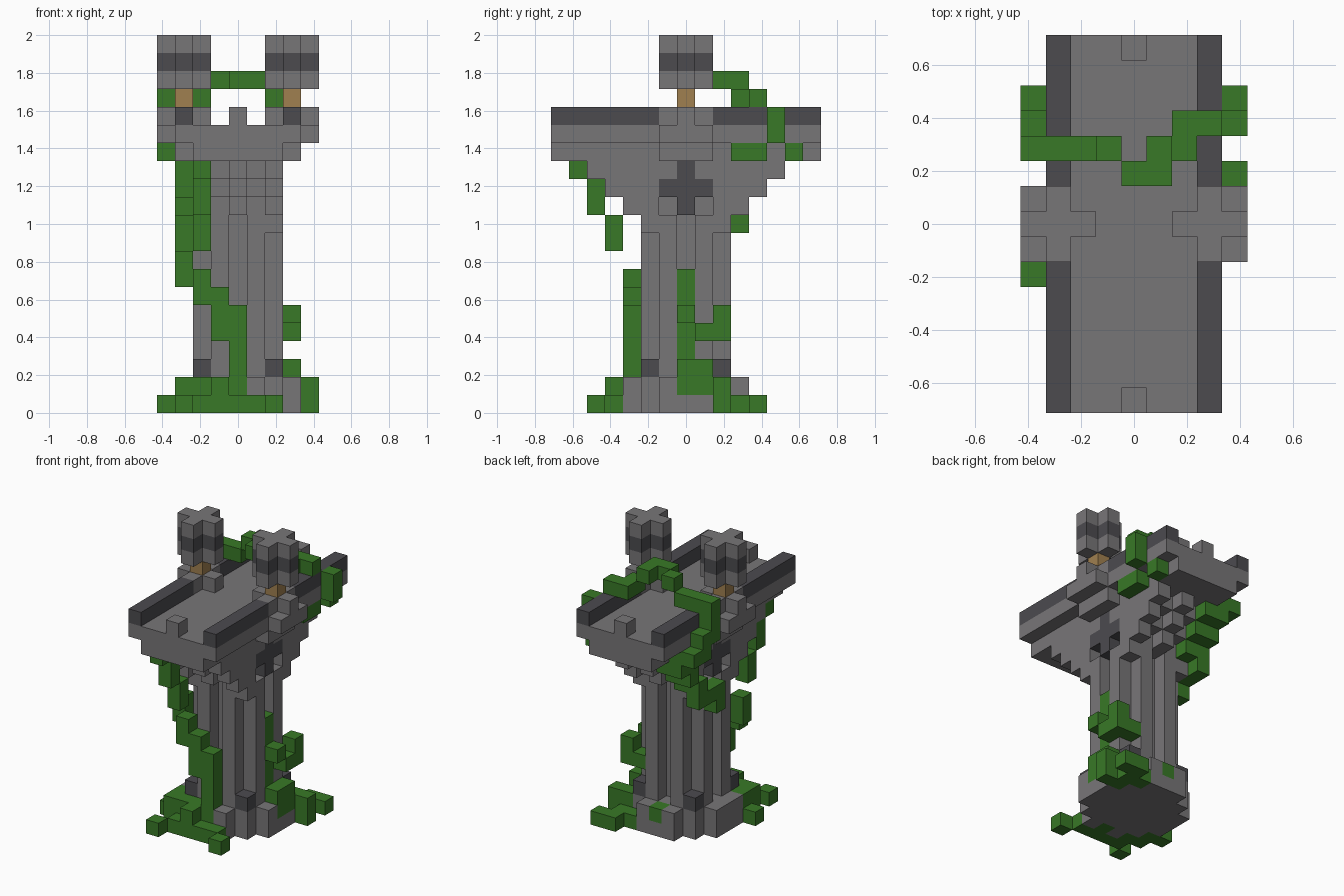
import bpy
import bmesh
from mathutils import Vector

U = 2 / 21  # edge of one block

cube = bpy.data.objects.get("Cube")
if cube:
    bpy.data.objects.remove(cube, do_unlink=True)


def material(name, colour):
    mat = bpy.data.materials.new(name)
    mat.use_nodes = True
    mat.diffuse_color = (*colour, 1)
    shader = mat.node_tree.nodes["Principled BSDF"]
    shader.inputs["Base Color"].default_value = (*colour, 1)
    shader.inputs["Roughness"].default_value = 0.9
    return mat


STONE = material("grey stone", (0.187, 0.18, 0.187))
DARK = material("dark stone", (0.072, 0.07, 0.078))
VINE = material("vine green", (0.04, 0.19, 0.02))
WOOD = material("tan wood", (0.35, 0.215, 0.08))

grid = {}       # block cell -> part name
part_mats = {}  # part name -> material


def put(part, mat, xs, ys, zs):
    """Fill a range of cells; a later part replaces an earlier one."""
    part_mats[part] = mat
    for x in xs:
        for y in ys:
            for z in zs:
                grid[x, y, z] = part


def span(a, b):
    return range(min(a, b), max(a, b) + 1)


def one(n):
    return (n,)


def sym(n):
    return span(-n, n)


def plus(part, mat, x, z):
    put(part, mat, span(x - 1, x + 1), one(0), one(z))
    put(part, mat, one(x), sym(1), one(z))


def trail(part, cells):
    """Vine made of upright runs: x, y, lowest and highest block."""
    for x, y, low, high in cells:
        put(part, VINE, one(x), one(y), span(low, high))


# Round plinth with dark corner stones
for x in sym(3):
    for y in sym(3):
        if x * x + y * y <= 10:
            put("plinth", STONE, one(x), one(y), span(0, 1))
for x in (-2, 2):
    for y in (-2, 2):
        put("corner_stones", DARK, one(x), one(y), one(2))

# Fluted shaft: solid core, paired ribs, square head
put("shaft", STONE, sym(1), sym(1), span(2, 10))
for side in (-2, 2):
    for rib in (-1, 1):
        put("shaft", STONE, one(side), one(rib), span(2, 10))
        put("shaft", STONE, one(rib), one(side), span(2, 10))
    for end in (-2, 2):
        put("shaft", STONE, one(side), one(end), one(10))

# Stepped corbels, alternate ribs reaching further out
for z in span(11, 13):
    for x in sym(2):
        put("corbels", STONE, one(x), sym(z - 8 - abs(x) % 2), one(z))

# Dark cross on both sides, with a notch under each arm
for side in (-2, 2):
    put("side_crosses", DARK, one(side), one(0), span(11, 13))
    put("side_crosses", DARK, one(side), sym(1), one(12))
    for y in (-1, 1):
        del grid[side, y, 11]

# Platform deck with side brackets
put("deck", STONE, sym(2), sym(7), one(14))
put("deck", STONE, sym(3), sym(1), one(14))
put("deck", STONE, sym(3), sym(7), one(15))
put("deck", STONE, sym(4), sym(1), one(15))
for y in (-7, 7):
    put("end_merlons", STONE, one(0), one(y), one(16))

# Parapets and the two lantern turrets
for x in (-3, 3):
    put("parapets", DARK, one(x), sym(7), one(16))
    plus("turret_bases", STONE, x, 16)
    put("lantern_posts", WOOD, one(x), one(0), one(17))
    plus("turret_caps", STONE, x, 18)
    plus("turret_bands", DARK, x, 19)
    plus("turret_caps", STONE, x, 20)

# Vine arching over the deck and down its sides
trail("arch_vine", [
    (-1, 3, 18, 18), (0, 2, 18, 18), (1, 2, 18, 18), (1, 3, 18, 18),
    (2, 3, 17, 17), (2, 4, 17, 17), (3, 4, 17, 17), (4, 5, 15, 16),
    (3, 6, 14, 14), (3, 3, 14, 14), (3, 4, 14, 14),
    (-2, 3, 17, 17), (-3, 3, 17, 17), (-4, 3, 15, 17),
    (-4, 4, 14, 15), (-4, 5, 14, 14),
])

# Vine hanging beneath the back corner
trail("back_vine", [
    (-3, 5, 13, 14), (-3, 4, 12, 13), (-3, 3, 10, 11),
    (-3, 2, 10, 10), (-3, 1, 9, 10),
    (-2, 5, 13, 13), (-2, 4, 12, 12), (-2, 3, 11, 11),
])

# Vine stepping down beneath the front corner and around the shaft
trail("front_vine", [
    (-2, -6, 13, 13), (-2, -5, 11, 12), (-2, -4, 9, 10),
    (-3, -2, 7, 8), (-2, -3, 6, 7), (-1, -3, 4, 6), (0, -3, 0, 5),
])

# Creeper at the foot of the front
trail("foot_creeper", [
    (-1, -4, 0, 1), (0, -4, 0, 0), (1, -4, 0, 0), (2, -5, 0, 0),
    (-2, -4, 0, 0), (-3, -5, 0, 0), (-2, -3, 0, 1),
    (-3, -3, 0, 1), (-3, -2, 0, 1), (-4, -2, 0, 0), (-1, -3, 1, 1),
])

# Creeper climbing the side groove, and a sprig set in the back of the plinth
trail("side_creeper", [
    (2, 0, 2, 7), (3, 0, 1, 2), (3, 1, 1, 2), (3, 0, 5, 5),
    (3, 1, 4, 4), (3, 2, 4, 5), (2, 2, 4, 4), (3, 2, 0, 1), (4, 2, 0, 1),
    (3, 3, 0, 0), (2, 3, 0, 0), (3, 4, 0, 0), (4, 4, 0, 0),
])
trail("plinth_sprig", [(0, 3, 1, 1)])

AXES = [Vector(d) for d in ((1, 0, 0), (0, 1, 0), (0, 0, 1))]


def build(part):
    """Mesh only the exposed sides of a part's blocks."""
    bm = bmesh.new()
    for cell, owner in grid.items():
        if owner != part:
            continue
        centre = Vector(cell) + AXES[2] / 2
        for n in range(3):
            for s in (-1, 1):
                out = AXES[n] * s
                if tuple(int(c) for c in Vector(cell) + out) in grid:
                    continue
                a = AXES[(n + 1) % 3] / 2
                b = AXES[(n + 2) % 3] / 2 * s
                mid = centre + out / 2
                corners = (mid - a - b, mid + a - b, mid + a + b, mid - a + b)
                bm.faces.new([bm.verts.new(c * U) for c in corners])
    bmesh.ops.remove_doubles(bm, verts=bm.verts, dist=U / 100)
    bmesh.ops.dissolve_limit(bm, angle_limit=0.01, verts=bm.verts, edges=bm.edges)
    mesh = bpy.data.meshes.new(part)
    bm.to_mesh(mesh)
    bm.free()
    mesh.materials.append(part_mats[part])
    bpy.context.collection.objects.link(bpy.data.objects.new(part, mesh))


for part in part_mats:
    build(part)
